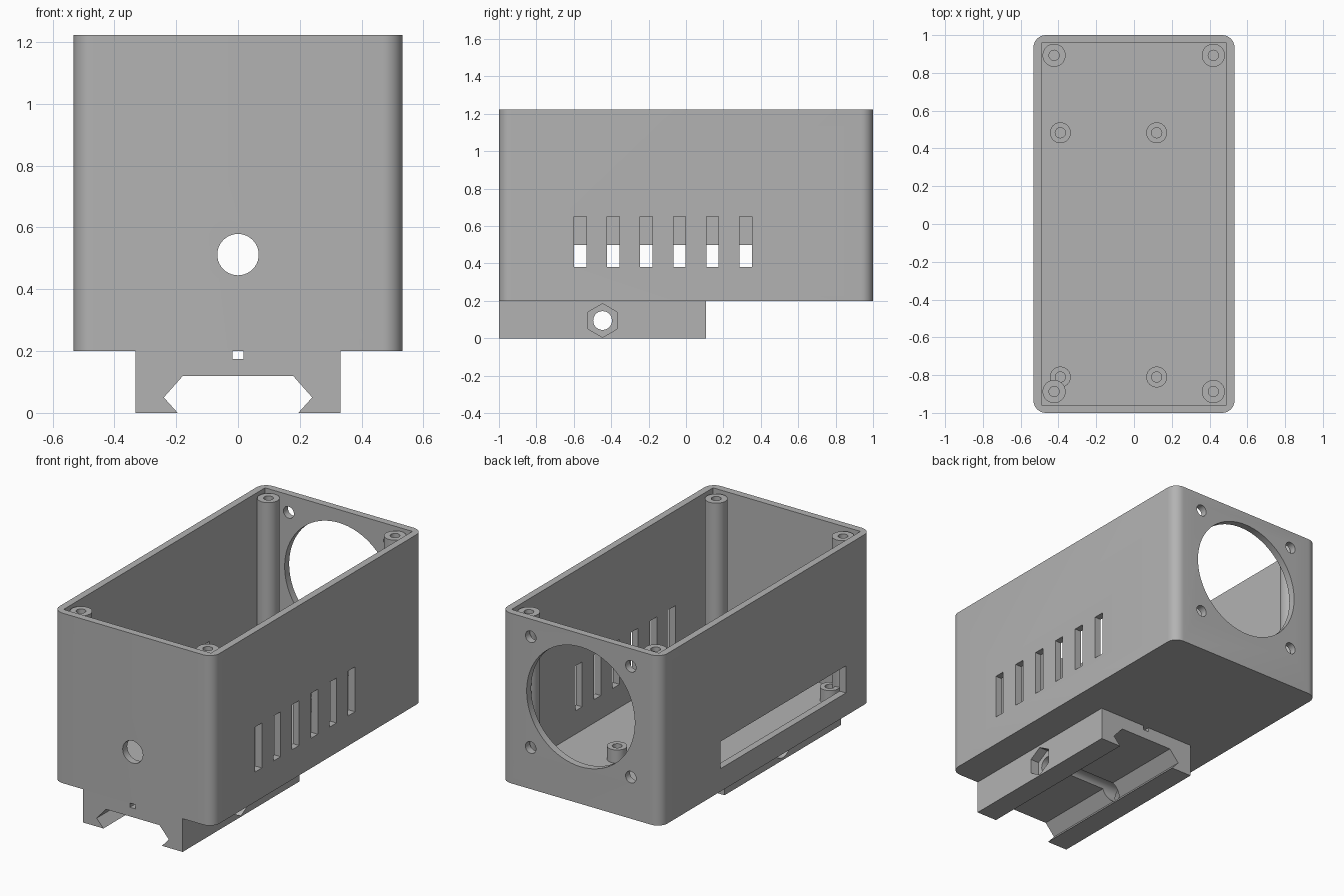
import bpy, bmesh
from math import cos, sin, pi, radians

cube = bpy.data.objects.get("Cube")
if cube:
    bpy.data.objects.remove(cube, do_unlink=True)

grey = bpy.data.materials.new("plain grey")
grey.use_nodes = True
COLOUR = (0.45, 0.45, 0.45, 1)
grey.diffuse_color = COLOUR
grey.node_tree.nodes["Principled BSDF"].inputs["Base Color"].default_value = COLOUR


def circle(u, v, r, n=40, phase=0.0):
    return [(u + r * cos(phase + 2 * pi * i / n), v + r * sin(phase + 2 * pi * i / n))
            for i in range(n)]


def rect(u0, u1, v0, v1):
    return [(u0, v0), (u1, v0), (u1, v1), (u0, v1)]


def rounded_rect(hu, hv, r, n=8):
    pts = []
    for k, (su, sv) in enumerate([(1, 1), (-1, 1), (-1, -1), (1, -1)]):
        for i in range(n + 1):
            a = pi / 2 * (k + i / n)
            pts.append((su * (hu - r) + r * cos(a), sv * (hv - r) + r * sin(a)))
    return pts


def prism(name, pts, axis, lo, hi):
    """Extrude a 2D outline along an axis, from lo to hi."""
    place = {"x": lambda u, v, w: (w, u, v),
             "y": lambda u, v, w: (u, w, v),
             "z": lambda u, v, w: (u, v, w)}[axis]
    bm = bmesh.new()
    ends = [[bm.verts.new(place(u, v, w)) for u, v in pts] for w in (lo, hi)]
    for end in ends:
        bm.faces.new(end)
    for i in range(len(pts)):
        j = (i + 1) % len(pts)
        bm.faces.new((ends[0][i], ends[0][j], ends[1][j], ends[1][i]))
    bmesh.ops.recalc_face_normals(bm, faces=bm.faces)
    mesh = bpy.data.meshes.new(name)
    bm.to_mesh(mesh)
    bm.free()
    mesh.materials.append(grey)
    obj = bpy.data.objects.new(name, mesh)
    bpy.context.collection.objects.link(obj)
    return obj


def activate(obj):
    bpy.ops.object.select_all(action="DESELECT")
    obj.select_set(True)
    bpy.context.view_layer.objects.active = obj


def cut(obj, pts, axis, lo, hi):
    """Subtract an extruded outline from a part."""
    cutter = prism("cutter", pts, axis, lo, hi)
    mod = obj.modifiers.new("cut", "BOOLEAN")
    mod.operation, mod.solver, mod.object = "DIFFERENCE", "EXACT", cutter
    activate(obj)
    bpy.ops.object.modifier_apply(modifier=mod.name)
    bpy.data.objects.remove(cutter, do_unlink=True)


def finish(obj):
    activate(obj)
    bpy.ops.object.shade_smooth_by_angle(angle=radians(30))


BOTTOM, FLOOR, RIM = 0.2, 0.24, 1.222

# Open box with rounded upright edges
box = prism("enclosure", rounded_rect(0.532, 1.0, 0.065), "z", BOTTOM, RIM)
cut(box, rect(-0.49, 0.49, -0.957, 0.957), "z", FLOOR, 1.4)

# Front cable hole, rear fan opening and its four screw holes
cut(box, circle(0, 0.512, 0.067), "y", -1.1, -0.9)
FAN_Z, PITCH = 0.783, 0.333
cut(box, circle(0, FAN_Z, 0.36, 72), "y", 0.9, 1.1)
for sx in (-1, 1):
    for sz in (-1, 1):
        cut(box, circle(sx * PITCH, FAN_Z + sz * PITCH, 0.035, 24), "y", 0.9, 1.1)

# Row of vents on one side, long slot on the other
for i in range(6):
    y = -0.566 + 0.177 * i
    cut(box, rect(y - 0.033, y + 0.033, 0.38, 0.65), "x", 0.4, 0.6)
cut(box, rect(-0.76, 0.43, 0.337, 0.5), "x", -0.6, -0.4)
finish(box)

# Lid screw posts in the corners
for x in (-0.423, 0.42):
    for y in (-0.887, 0.893):
        post = prism("lid_post", circle(x, y, 0.061), "z", FLOOR, 1.203)
        cut(post, circle(x, y, 0.027, 24), "z", 0.8, 1.3)
        finish(post)

# Short board standoffs on the floor
for x in (-0.39, 0.12):
    for y in (-0.81, 0.483):
        boss = prism("board_standoff", circle(x, y, 0.055), "z", FLOOR, 0.32)
        cut(boss, circle(x, y, 0.027, 24), "z", FLOOR + 0.002, 0.4)
        finish(boss)

# Rail clamp with a dovetail channel and a small groove on top
half = [(0.018, 0.175), (0.018, BOTTOM), (0.332, BOTTOM), (0.332, 0),
        (0.195, 0), (0.24, 0.05), (0.178, 0.12)]
clamp = prism("rail_clamp", half + [(-x, z) for x, z in reversed(half)], "y", -1.0, 0.108)

# Cross bolt hole, nut pocket and bolt head recess
BOLT = (-0.446, 0.095)
cut(clamp, circle(*BOLT, 0.05), "x", -0.5, 0.5)
cut(clamp, circle(*BOLT, 0.09, 6, pi / 2), "x", 0.275, 0.5)
cut(clamp, circle(*BOLT, 0.08), "x", -0.5, -0.275)
finish(clamp)
